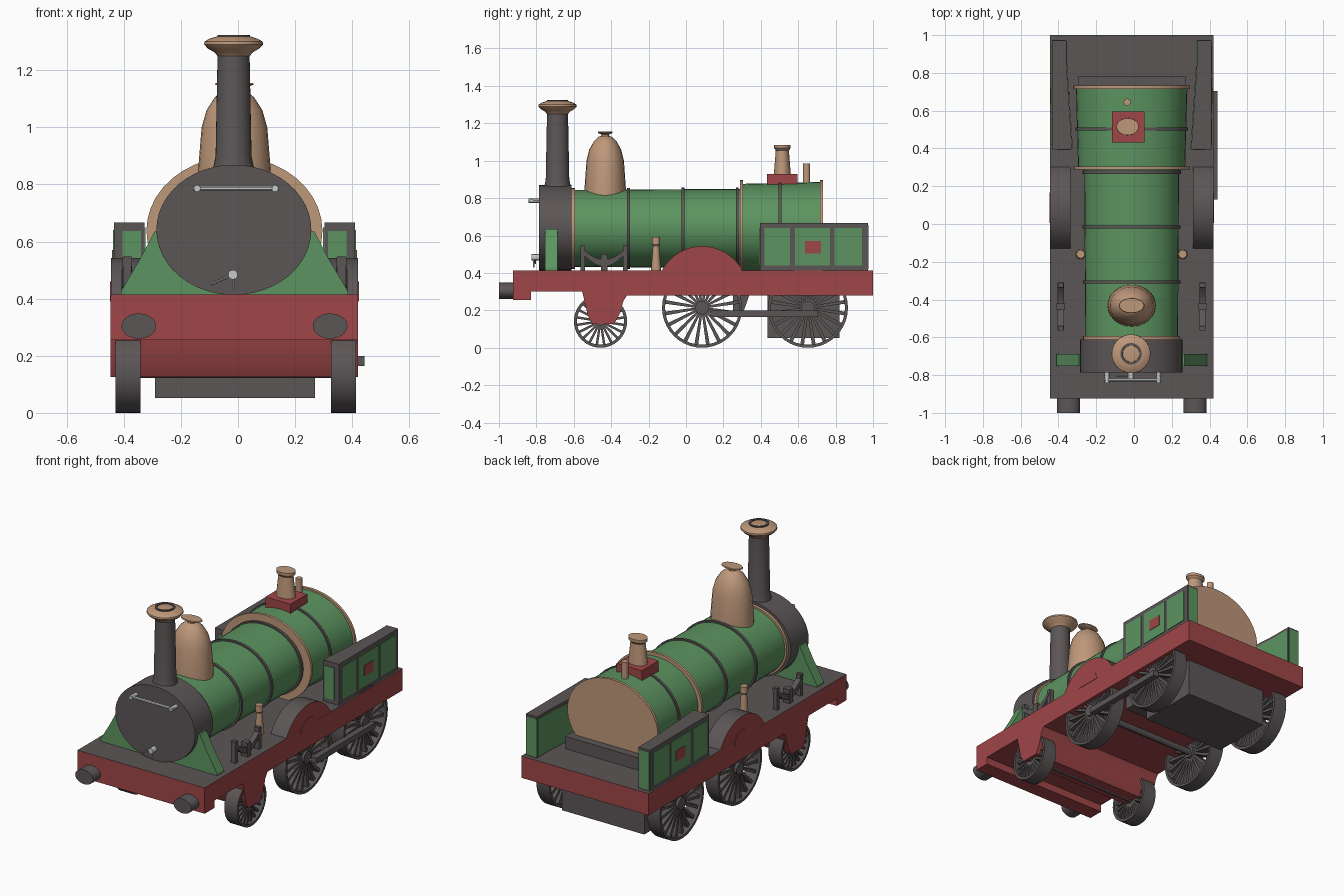
import bpy, bmesh, math
from mathutils import Vector, Matrix

if "Cube" in bpy.data.objects:
    bpy.data.objects.remove(bpy.data.objects["Cube"])

CX = -0.0125   # centre plane of the body
BZ = 0.638     # boiler axis height
SX = 1.19      # boiler is wider than tall


def material(name, rgb):
    m = bpy.data.materials.new(name)
    m.diffuse_color = (*rgb, 1)
    m.use_nodes = True
    m.node_tree.nodes["Principled BSDF"].inputs["Base Color"].default_value = m.diffuse_color
    return m


GREEN = material("green paint", (0.107, 0.296, 0.117))
RED = material("red paint", (0.35, 0.061, 0.065))
GREY = material("dark grey iron", (0.107, 0.092, 0.094))
BRASS = material("brass", (0.515, 0.314, 0.195))
SILVER = material("polished steel", (0.56, 0.59, 0.59))


def finish(name, bm, mats, rule=None):
    bmesh.ops.remove_doubles(bm, verts=bm.verts, dist=1e-5)
    bmesh.ops.recalc_face_normals(bm, faces=bm.faces)
    bm.normal_update()
    if rule:
        for f in bm.faces:
            f.material_index = rule(f)
    me = bpy.data.meshes.new(name)
    bm.to_mesh(me)
    bm.free()
    for m in mats:
        me.materials.append(m)
    ob = bpy.data.objects.new(name, me)
    bpy.context.collection.objects.link(ob)
    return ob


def add_lathe(bm, prof, mat4, segs, closed=False):
    rings = [[bm.verts.new(mat4 @ Vector((r * math.cos(2 * math.pi * i / segs),
                                          r * math.sin(2 * math.pi * i / segs), t)))
              for i in range(segs)] for r, t in prof]
    pairs = list(zip(rings, rings[1:])) + ([(rings[-1], rings[0])] if closed else [])
    for a, b in pairs:
        for i in range(segs):
            j = (i + 1) % segs
            bm.faces.new((a[i], a[j], b[j], b[i]))


def lathe(name, prof, loc, mat, axis='Z', sx=1.0, segs=32):
    """Turn a (radius, height) profile, closing it at both ends."""
    prof = [(0, prof[0][1])] + list(prof) + [(0, prof[-1][1])]
    rot = {'Z': Matrix.Identity(4), 'Y': Matrix.Rotation(-math.pi / 2, 4, 'X'),
           'X': Matrix.Rotation(math.pi / 2, 4, 'Y')}[axis]
    bm = bmesh.new()
    add_lathe(bm, prof, Matrix.Translation(loc) @ Matrix.Diagonal((sx, 1, 1, 1)) @ rot, segs)
    return finish(name, bm, [mat])


def prism(name, pts, a, b, mats, axis='X', rule=None):
    """Extrude an outline: X takes (y,z), Y takes (x,z), Z takes (x,y)."""
    place = {'X': lambda p, t: (t, p[0], p[1]), 'Y': lambda p, t: (p[0], t, p[1]),
             'Z': lambda p, t: (p[0], p[1], t)}[axis]
    bm = bmesh.new()
    lo = [bm.verts.new(place(p, a)) for p in pts]
    hi = [bm.verts.new(place(p, b)) for p in pts]
    bm.faces.new(lo)
    bm.faces.new(hi)
    n = len(pts)
    for i in range(n):
        bm.faces.new((lo[i], lo[(i + 1) % n], hi[(i + 1) % n], hi[i]))
    return finish(name, bm, mats, rule)


def box(name, x, y, z, mat):
    return prism(name, [(x[0], y[0]), (x[1], y[0]), (x[1], y[1]), (x[0], y[1])],
                 z[0], z[1], [mat], 'Z')


def rod(name, p, q, r, mat, segs=12):
    p, q = Vector(p), Vector(q)
    rot = (q - p).to_track_quat('Z', 'Y').to_matrix().to_4x4()
    bm = bmesh.new()
    add_lathe(bm, [(0, 0), (r, 0), (r, (q - p).length), (0, (q - p).length)],
              Matrix.Translation(p) @ rot, segs)
    return finish(name, bm, [mat])


def wheel(name, x, y, r, spokes=20, half=0.044):
    bm = bmesh.new()
    to_x = Matrix.Translation((x, y, r)) @ Matrix.Rotation(math.pi / 2, 4, 'Y')
    add_lathe(bm, [(r - 0.016, -half), (r, -half), (r, half), (r - 0.016, half)], to_x, 40, True)
    hub = 0.17 * r
    add_lathe(bm, [(0, -half), (hub, -half), (hub, half), (0, half)], to_x, 16)
    out = r - 0.012
    wi, wo = 0.006, 0.16 * 2 * math.pi * out / spokes
    for k in range(spokes):
        m = to_x @ Matrix.Rotation(2 * math.pi * (k + 0.5) / spokes, 4, 'Z')
        quad = [(hub * 0.8, -wi), (out, -wo), (out, wo), (hub * 0.8, wi)]
        lo = [bm.verts.new(m @ Vector((*p, -0.028))) for p in quad]
        hi = [bm.verts.new(m @ Vector((*p, 0.028))) for p in quad]
        bm.faces.new(lo)
        bm.faces.new(hi)
        for i in range(4):
            j = (i + 1) % 4
            bm.faces.new((lo[i], lo[j], hi[j], hi[i]))
    return finish(name, bm, [GREY])


# Frame with a grey deck and red sides
frame = [(-0.925, 0.414), (-0.925, 0.255), (-0.83, 0.255), (-0.83, 0.30), (-0.555, 0.30),
         (-0.54, 0.24), (-0.525, 0.17), (-0.5, 0.126), (-0.385, 0.126), (-0.355, 0.18),
         (-0.335, 0.25), (-0.315, 0.28), (1.0, 0.28), (1.0, 0.414)]
prism("frame", frame, CX - 0.4335, CX + 0.4335, [RED, GREY],
      rule=lambda f: int(f.normal.z > 0.9 and f.calc_center_median().z > 0.4))
box("ash_pan", (-0.29, 0.27), (0.435, 0.82), (0.052, 0.3), GREY)
prism("motion_bracket", [(0.25, 0.3), (0.25, 0.2), (0.31, 0.2), (0.345, 0.3)], -0.29, 0.27, [GREY])
box("coupling_rod", (0.405, 0.443), (0.13, 0.705), (0.165, 0.2), GREY)

# Wheels and axles
for name, y, r in (("front", -0.457, 0.142), ("middle", 0.086, 0.214), ("rear", 0.652, 0.214)):
    for side, x in (("left", -0.385), ("right", 0.37)):
        wheel(f"{name}_wheel_{side}", x, y, r)
    rod(f"{name}_axle", (-0.4, y, r), (0.385, y, r), 0.02, GREY)

# Boiler, firebox, smokebox and their bands
lathe("boiler", [(0.206, -0.62), (0.211, 0.31)], (CX, 0, BZ), GREEN, 'Y', SX, 40)
lathe("firebox", [(0.238, 0.29), (0.248, 0.72)], (CX, 0, BZ), GREEN, 'Y', SX, 40)
lathe("smokebox", [(0.228, -0.785), (0.228, -0.612)], (CX - 0.002, 0, 0.641), GREY, 'Y', SX, 48)
for name, y, r, w, mat in (("smokebox_ring", -0.603, 0.216, 0.009, BRASS),
                           ("boiler_band_front", -0.308, 0.217, 0.008, GREY),
                           ("boiler_band_middle", -0.015, 0.218, 0.008, GREY),
                           ("boiler_band_rear", 0.274, 0.219, 0.008, GREY),
                           ("firebox_band", 0.502, 0.25, 0.008, GREY),
                           ("firebox_ring", 0.297, 0.259, 0.008, BRASS),
                           ("back_plate", 0.724, 0.259, 0.008, BRASS)):
    lathe(name, [(r, -w), (r, w)], (CX, y, BZ), mat, 'Y', SX, 40)
box("footplate_step", (-0.296, 0.275), (0.7, 0.78), (0.41, 0.49), GREY)

# Green wing plates beside the smokebox
prism("smokebox_wings", [(CX - 0.398, 0.414), (CX - 0.398, 0.425), (CX - 0.33, 0.54),
                         (CX - 0.28, 0.635), (CX + 0.28, 0.635), (CX + 0.33, 0.54),
                         (CX + 0.398, 0.425), (CX + 0.398, 0.414)], -0.753, -0.688, [GREEN], 'Y')

# Chimney with brass cap and dark bore
lathe("chimney", [(0.085, 0.8), (0.07, 0.865), (0.063, 0.9), (0.056, 1.26)],
      (CX - 0.003, -0.687, 0), GREY)
lathe("chimney_cap", [(0.057, 1.25), (0.066, 1.262), (0.09, 1.276), (0.103, 1.29), (0.102, 1.3),
                      (0.085, 1.31), (0.06, 1.318)], (CX - 0.003, -0.687, 0), BRASS)
lathe("chimney_lip", [(0.057, 1.3), (0.057, 1.324), (0.045, 1.324), (0.042, 1.302)],
      (CX - 0.003, -0.687, 0), GREY)

# Brass steam dome
lathe("dome", [(0.112, 0.79), (0.11, 0.86), (0.1, 1.0), (0.085, 1.06), (0.06, 1.105),
               (0.035, 1.128), (0.022, 1.132), (0.02, 1.14), (0.038, 1.148), (0.038, 1.156)],
      (CX, -0.432, 0), BRASS, sx=1.15, segs=24)
lathe("dome_lid", [(0.03, 1.143), (0.04, 1.15), (0.038, 1.156)], (CX, -0.432, 0), BRASS, sx=1.7)

# Safety valve and whistle
box("valve_base", (-0.116, 0.055), (0.432, 0.595), (0.84, 0.928), RED)
lathe("safety_valve", [(0.046, 0.92), (0.044, 0.945), (0.035, 1.055), (0.045, 1.068),
                       (0.045, 1.085)], (-0.034, 0.515, 0), BRASS, sx=1.3)
lathe("whistle", [(0.019, 0.85), (0.019, 0.985)], (-0.036, 0.645, 0), BRASS, segs=16)

# Handrail and door handle on the smokebox front
rod("front_handrail", (-0.158, -0.825, 0.786), (0.144, -0.825, 0.786), 0.008, SILVER)
for x in (-0.143, 0.13):
    rod("handrail_stud", (x, -0.842, 0.786), (x, -0.78, 0.786), 0.012, SILVER)
rod("door_knob", (-0.018, -0.825, 0.484), (-0.018, -0.78, 0.484), 0.017, SILVER)
rod("door_lever_down", (-0.018, -0.815, 0.484), (-0.014, -0.815, 0.428), 0.004, SILVER, 8)
rod("door_lever_side", (-0.018, -0.805, 0.484), (-0.095, -0.805, 0.45), 0.004, SILVER, 8)

# Parts repeated on both sides
for side, s in (("left", -1), ("right", 1)):
    def X(d):
        return CX + s * d

    lathe(f"buffer_{side}", [(0.044, -1.0), (0.044, -0.92)], (X(0.335), 0, 0.304), GREY, 'Y', 1.38)

    # Wheel splasher: grey over the top, red on the faces
    arc = [(0.086 + 0.243 * math.sin(a), 0.3 + 0.243 * math.cos(a))
           for a in [math.radians(-62 + 124 * i / 20) for i in range(21)]]
    prism(f"splasher_{side}", arc, X(0.325), X(0.433), [GREY, RED],
          rule=lambda f: int(abs(f.normal.x) > 0.9))
    boss = [(0.086 + 0.08 * math.cos(math.pi * i / 12), 0.39 + 0.07 * math.sin(math.pi * i / 12))
            for i in range(13)]
    prism(f"splasher_boss_{side}", boss, X(0.43), X(0.436), [RED])

    # Side bunker with green panels and a red plaque
    prism(f"bunker_{side}", [(X(0.422), 0.395), (X(0.422), 0.972), (X(0.345), 0.972),
                             (X(0.345), 0.84), (X(0.315), 0.395)], 0.41, 0.667, [GREY], 'Z')
    for y0, y1 in ((0.42, 0.556), (0.583, 0.77), (0.793, 0.942)):
        box(f"bunker_panel_{side}", (X(0.418), X(0.426)), (y0, y1), (0.44, 0.64), GREEN)
    box(f"bunker_plaque_{side}", (X(0.42), X(0.429)), (0.636, 0.722), (0.505, 0.57), RED)
    box(f"bunker_front_panel_{side}", (X(0.392), X(0.327)), (0.391, 0.398), (0.44, 0.637), GREEN)
    box(f"bunker_back_panel_{side}", (X(0.418), X(0.349)), (0.97, 0.975), (0.42, 0.655), GREEN)
    prism(f"bunker_inner_panel_{side}", [(X(0.341), 0.968), (X(0.341), 0.84), (X(0.311), 0.4),
                                         (X(0.316), 0.4), (X(0.346), 0.84), (X(0.346), 0.968)],
          0.42, 0.65, [GREEN], 'Z')

    # Leaf spring with hangers
    n = 10
    ts = [-1 + 2 * i / n for i in range(n + 1)]
    leaf = [(-0.438 + 0.127 * t, 0.472 + 0.073 * t * t) for t in ts]
    leaf += [(-0.438 + 0.122 * t, 0.435 + 0.08 * t * t) for t in reversed(ts)]
    prism(f"leaf_spring_{side}", leaf, X(0.358), X(0.392), [GREY])
    box(f"spring_buckle_{side}", (X(0.353), X(0.397)), (-0.455, -0.421), (0.41, 0.5), GREY)
    for y in (-0.552, -0.324):
        box(f"spring_hanger_{side}", (X(0.36), X(0.39)), (y - 0.012, y + 0.012), (0.41, 0.547), GREY)

    # Brass feed valve on the deck
    lathe(f"feed_valve_{side}", [(0.026, 0.41), (0.026, 0.425), (0.017, 0.545), (0.022, 0.552),
                                 (0.022, 0.592)], (X(0.27), -0.16, 0), BRASS, segs=16)

# Smooth shading with sharp edges kept
for ob in bpy.data.objects:
    ob.select_set(True)
    bpy.context.view_layer.objects.active = ob
bpy.ops.object.shade_smooth_by_angle(angle=math.radians(30))
